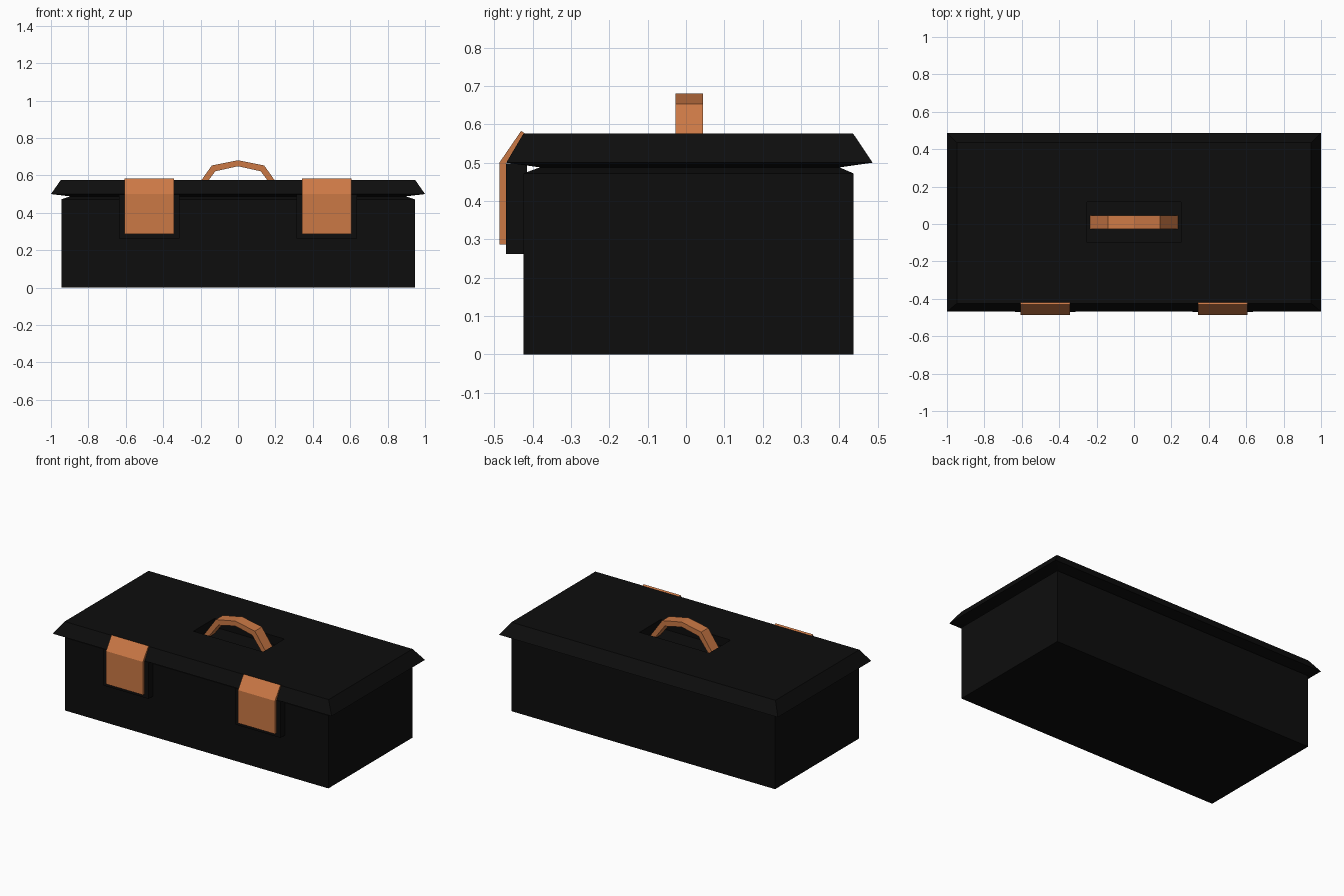
import bpy, bmesh

if "Cube" in bpy.data.objects:
    bpy.data.objects.remove(bpy.data.objects["Cube"])


def material(name, color):
    m = bpy.data.materials.new(name)
    m.diffuse_color = (*color, 1)
    m.use_nodes = True
    m.node_tree.nodes["Principled BSDF"].inputs["Base Color"].default_value = m.diffuse_color
    return m


black = material("black", (0.004, 0.004, 0.004))
orange = material("orange", (0.6, 0.19, 0.06))


def finish(name, bm, mat):
    bmesh.ops.recalc_face_normals(bm, faces=bm.faces)
    mesh = bpy.data.meshes.new(name)
    bm.to_mesh(mesh)
    bm.free()
    mesh.materials.append(mat)
    obj = bpy.data.objects.new(name, mesh)
    bpy.context.collection.objects.link(obj)
    return obj


def bridge(name, rings, mat):
    """Join rings of equal point count and cap both ends."""
    bm = bmesh.new()
    rings = [[bm.verts.new(p) for p in ring] for ring in rings]
    n = len(rings[0])
    for a, b in zip(rings, rings[1:]):
        for i in range(n):
            j = (i + 1) % n
            bm.faces.new((a[i], a[j], b[j], b[i]))
    bm.faces.new(rings[0])
    bm.faces.new(rings[-1])
    return finish(name, bm, mat)


def rect(hx, y0, y1, z):
    return [(-hx, y0, z), (hx, y0, z), (hx, y1, z), (-hx, y1, z)]


# Body with the shoulder sloping in below the lid
bridge("body", [rect(0.945, -0.424, 0.437, 0.0),
                rect(0.945, -0.424, 0.437, 0.472),
                rect(0.89, -0.375, 0.395, 0.49)], black)

# Lid with overhanging rim and a handle recess in the top
bridge("lid", [rect(0.89, -0.375, 0.395, 0.487),
               rect(1.0, -0.469, 0.487, 0.5),
               rect(0.947, -0.424, 0.436, 0.576),
               rect(0.25, -0.1, 0.118, 0.576),
               rect(0.25, -0.1, 0.118, 0.52)], black)

# Latches and their backing blocks, left and right
latch = [(-0.487, 0.286), (-0.487, 0.5), (-0.43, 0.583),
         (-0.42, 0.576), (-0.47, 0.497), (-0.47, 0.286)]
backing = [(-0.47, 0.262), (-0.47, 0.498), (-0.415, 0.498), (-0.415, 0.262)]
for side, s in (("left", -1), ("right", 1)):
    for part, profile, x0, x1, mat in (
            ("latch", latch, 0.341, 0.606, orange),
            ("latch_backing", backing, 0.312, 0.635, black)):
        bridge(f"{part}_{side}",
               [[(s * x, y, z) for y, z in profile] for x in (x0, x1)], mat)

# Faceted arched handle: paired outer and inner points along the arch
half = [((0.234, 0.52), (0.198, 0.52)),
        ((0.14, 0.653), (0.121, 0.622))]
arch = half + [((0, 0.681), (0, 0.649))] + \
    [((-o[0], o[1]), (-i[0], i[1])) for o, i in reversed(half)]
y0, y1 = -0.028, 0.045
bridge("handle", [[(o[0], y0, o[1]), (o[0], y1, o[1]),
                   (i[0], y1, i[1]), (i[0], y0, i[1])] for o, i in arch], orange)
